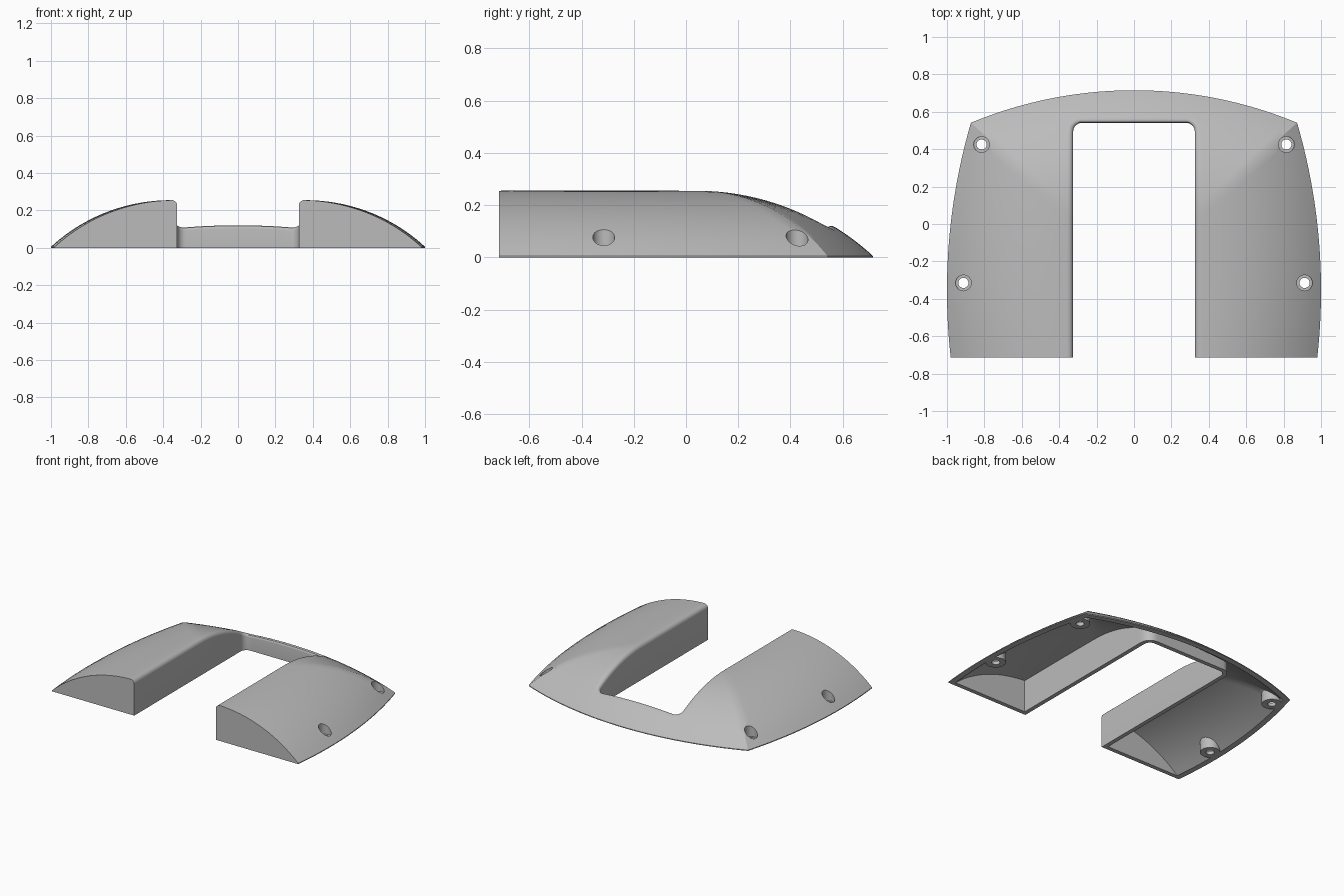
import bpy, bmesh, math
from mathutils import Vector, Matrix
from mathutils.geometry import intersect_sphere_sphere_2d

if "Cube" in bpy.data.objects:
    bpy.data.objects.remove(bpy.data.objects["Cube"])

# Plan arcs, slot and dome profile
SIDE_C, SIDE_R = Vector((-2.21, -0.356)), 3.21
BACK_C, BACK_R = Vector((0, -1.56)), 2.275
FRONT, SLOT_W, SLOT_Y, SLOT_R = -0.715, 0.325, 0.54, 0.045
RUN, HEIGHT, DOME_R, LIP, ROUND = 0.64, 0.255, 0.93, 0.006, 0.03
SCREWS = [(s * x, y) for s in (-1, 1) for x, y in ((0.815, 0.425), (0.912, -0.315))]


def dome(d):
    """Height of the curved skin at distance d inside the outline."""
    d = min(max(d, 0), RUN)
    return math.sqrt(DOME_R ** 2 - (RUN - d) ** 2) - (DOME_R - HEIGHT)


def edge_distance(p):
    return min(SIDE_R - (p - SIDE_C).length, BACK_R - (p - BACK_C).length)


def slot_distance(p):
    qx, qy = p.x - SLOT_W + SLOT_R, p.y - SLOT_Y + SLOT_R
    return math.hypot(max(qx, 0), max(qy, 0)) + min(max(qx, qy), 0) - SLOT_R


def outer_z(p):
    z = LIP + dome(edge_distance(p)) * (HEIGHT - LIP) / HEIGHT
    e = min(max(slot_distance(p), 0), ROUND)
    return z - ROUND + math.sqrt(ROUND ** 2 - (ROUND - e) ** 2)


def cavity_z(p):
    return dome(edge_distance(p) - 0.04) * 0.92


def stations(slot_in, edge_in):
    """Pairs of slot point and outline point along the right-hand half of the U."""
    sr, br = SIDE_R - edge_in, BACK_R - edge_in
    corner = max(intersect_sphere_sphere_2d(SIDE_C, sr, BACK_C, br), key=lambda v: v.x)
    w, yb, r, y0 = SLOT_W + slot_in, SLOT_Y + slot_in, SLOT_R + slot_in, FRONT + slot_in

    def side(y):
        return Vector((SIDE_C.x + math.sqrt(sr ** 2 - (y - SIDE_C.y) ** 2), y))

    def back(x):
        return Vector((x, BACK_C.y + math.sqrt(br ** 2 - x ** 2)))

    def mix(a, b, t):
        return a + (b - a) * t

    pairs = []
    for i in range(20):
        t = i / 20
        pairs.append((Vector((w, mix(y0, 0.05, t))), side(mix(y0, corner.y, t))))
    for i in range(12):
        t = i / 12
        pairs.append((Vector((w, mix(0.05, yb - r, t))), back(mix(corner.x, 0.45, t))))
    for i in range(8):
        a = math.pi / 2 * i / 8
        p = Vector((w - r + r * math.cos(a), yb - r + r * math.sin(a)))
        pairs.append((p, back(mix(0.45, 0.3, i / 8))))
    for i in range(9):
        t = i / 8
        pairs.append((Vector((mix(w - r, 0, t), yb)), back(mix(0.3, 0, t))))
    return pairs


def make_object(name, bm):
    bmesh.ops.recalc_face_normals(bm, faces=bm.faces)
    mesh = bpy.data.meshes.new(name)
    bm.to_mesh(mesh)
    bm.free()
    obj = bpy.data.objects.new(name, mesh)
    bpy.context.collection.objects.link(obj)
    return obj


def u_solid(name, pairs, height, base):
    """Closed U-shaped solid lofted from the slot wall to the outline."""
    half = []
    for p, q in pairs:
        length = (q - p).length
        steps = [ROUND * 1.4 * (1 - math.cos(math.pi / 2 * k / 6)) for k in range(6)]
        start = ROUND * 1.4
        steps += [start + (length - start) * k / 16 for k in range(17)]
        pts = [p + (q - p) * (s / length) for s in steps]
        half.append([(p.x, p.y, base)] + [(v.x, v.y, height(v)) for v in pts]
                    + [(q.x, q.y, base)])
    rows = half + [[(-x, y, z) for x, y, z in row] for row in half[-2::-1]]
    bm = bmesh.new()
    loops = [[bm.verts.new(co) for co in row] for row in rows]
    for a, b in zip(loops, loops[1:]):
        for k in range(len(a)):
            n = (k + 1) % len(a)
            bm.faces.new((a[k], a[n], b[n], b[k]))
    bm.faces.new(loops[0])
    bm.faces.new(loops[-1])
    return make_object(name, bm)


def posts(name, radius, z0, z1):
    """One cylinder at each screw position."""
    bm = bmesh.new()
    for x, y in SCREWS:
        bmesh.ops.create_cone(bm, cap_ends=True, segments=32, radius1=radius,
                              radius2=radius, depth=z1 - z0,
                              matrix=Matrix.Translation((x, y, (z0 + z1) / 2)))
    return make_object(name, bm)


def subtract(target, cutter):
    cutter.hide_render = True
    mod = target.modifiers.new("cut", "BOOLEAN")
    mod.operation, mod.solver, mod.object = "DIFFERENCE", "EXACT", cutter
    bpy.context.view_layer.objects.active = target
    bpy.ops.object.modifier_apply(modifier=mod.name)
    bpy.data.objects.remove(cutter)


# Shell: solid body less a cavity that leaves the screw bosses standing
shell = u_solid("housing_shell", stations(0, 0), outer_z, 0)
cavity = u_solid("cavity", stations(0.03, 0.04), cavity_z, -0.03)
subtract(cavity, posts("bosses", 0.066, -0.1, 0.5))
subtract(shell, cavity)

# Counterbored screw holes
subtract(shell, posts("counterbores", 0.042, 0.025, 0.5))
subtract(shell, posts("screw_holes", 0.027, -0.1, 0.3))

# Single grey finish
grey = bpy.data.materials.new("plain_grey")
grey.use_nodes = True
colour = (0.5, 0.5, 0.5, 1)
grey.diffuse_color = colour
grey.node_tree.nodes["Principled BSDF"].inputs["Base Color"].default_value = colour
shell.data.materials.clear()
shell.data.materials.append(grey)

bpy.ops.object.select_all(action="DESELECT")
shell.select_set(True)
bpy.context.view_layer.objects.active = shell
bpy.ops.object.shade_smooth_by_angle(angle=math.radians(30))
